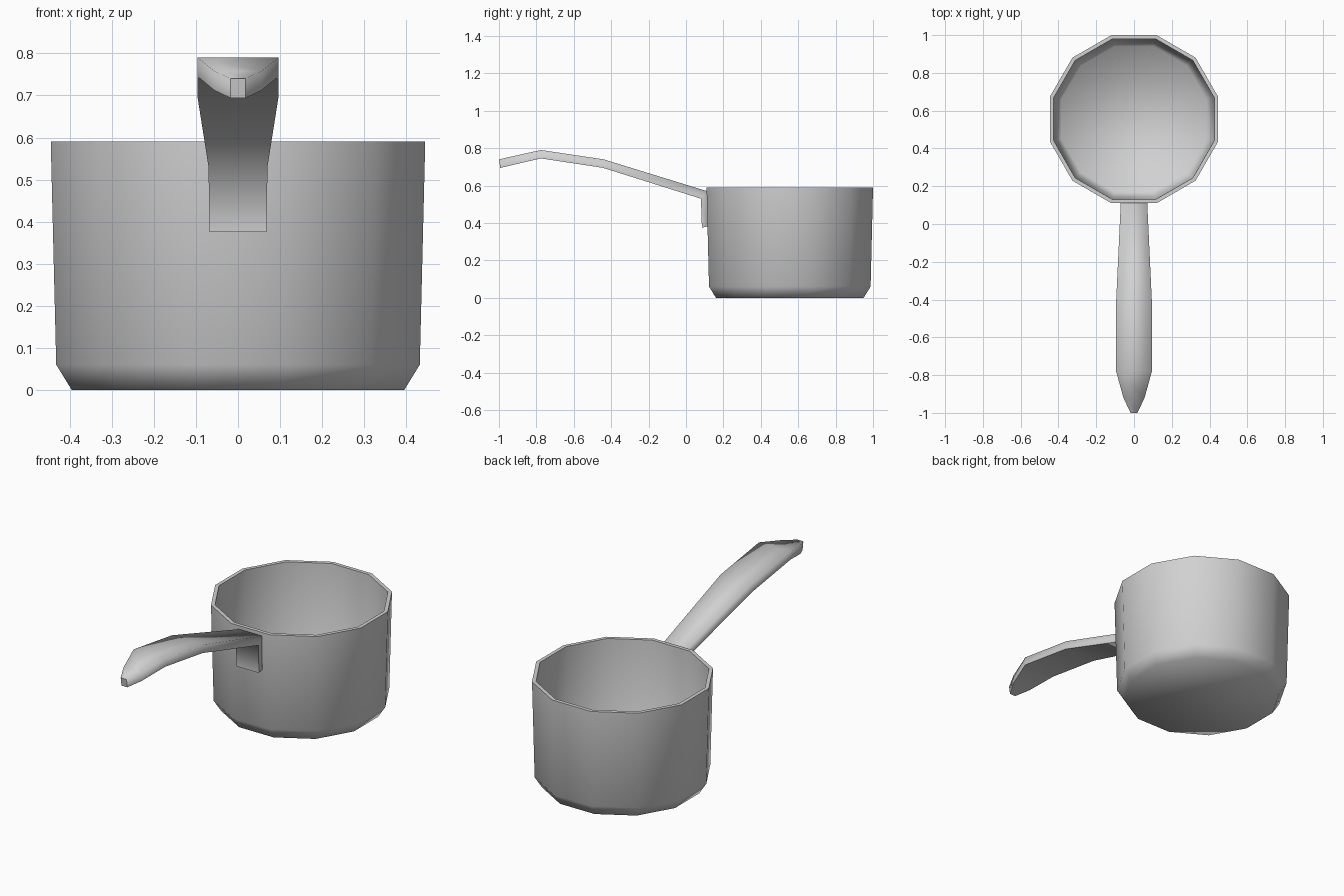
import bpy, bmesh, math

if "Cube" in bpy.data.objects:
    bpy.data.objects.remove(bpy.data.objects["Cube"], do_unlink=True)

metal = bpy.data.materials.new("grey metal")
metal.use_nodes = True
colour = (0.64, 0.64, 0.64, 1)
metal.diffuse_color = colour
metal.node_tree.nodes["Principled BSDF"].inputs["Base Color"].default_value = colour

SIDES = 12
POT_Y = 0.555


def finish(bm, name, is_sharp):
    """Smooth shaded object, with hard edges picked by a rule."""
    bmesh.ops.recalc_face_normals(bm, faces=bm.faces)
    for f in bm.faces:
        f.smooth = True
    for e in bm.edges:
        e.smooth = not is_sharp(e)
    mesh = bpy.data.meshes.new(name)
    bm.to_mesh(mesh)
    bm.free()
    mesh.materials.append(metal)
    obj = bpy.data.objects.new(name, mesh)
    bpy.context.collection.objects.link(obj)


# Pot: wall profile (apothem, height) from the base, over the rim, to the floor
profile = [(0.395, 0), (0.432, 0.06), (0.445, 0.59),
           (0.425, 0.59), (0.411, 0.075), (0.385, 0.025)]
bm = bmesh.new()
rings = []
for apothem, z in profile:
    r = apothem / math.cos(math.pi / SIDES)
    angles = [2 * math.pi * (i + 0.5) / SIDES for i in range(SIDES)]
    rings.append([bm.verts.new((r * math.cos(a), POT_Y + r * math.sin(a), z))
                  for a in angles])
for low, high in zip(rings, rings[1:]):
    for i in range(SIDES):
        j = (i + 1) % SIDES
        bm.faces.new((low[i], low[j], high[j], high[i]))
bm.faces.new(rings[0])
bm.faces.new(rings[-1])
rim = set(rings[2] + rings[3])
finish(bm, "pot", lambda e: all(v in rim for v in e.verts))

# Handle: sections from the bracket foot to the tip
# (upper y, upper z, lower y, lower z, half width)
sections = [(0.118, 0.382, 0.085, 0.375, 0.068),
            (0.113, 0.57, 0.08, 0.53, 0.07),
            (-0.44, 0.74, -0.445, 0.695, 0.096),
            (-0.775, 0.79, -0.775, 0.745, 0.096),
            (-0.92, 0.758, -0.92, 0.712, 0.056),
            (-1.0, 0.74, -0.993, 0.694, 0.018)]
bm = bmesh.new()
loops = []
for uy, uz, ly, lz, w in sections:
    loops.append([bm.verts.new(p) for p in
                  ((-w, uy, uz), (w, uy, uz), (w, ly, lz), (-w, ly, lz))])
for a, b in zip(loops, loops[1:]):
    for i in range(4):
        j = (i + 1) % 4
        bm.faces.new((a[i], a[j], b[j], b[i]))
bm.faces.new(loops[0])
bm.faces.new(loops[-1])
underside = {v for loop in loops for v in loop[2:]}
foot, tip = set(loops[0]), set(loops[-1])


def handle_sharp(e):
    ends = set(e.verts)
    along = ends <= underside and abs(e.verts[0].co.y - e.verts[1].co.y) > 0.001
    return along or ends <= foot or ends <= tip


finish(bm, "handle", handle_sharp)
